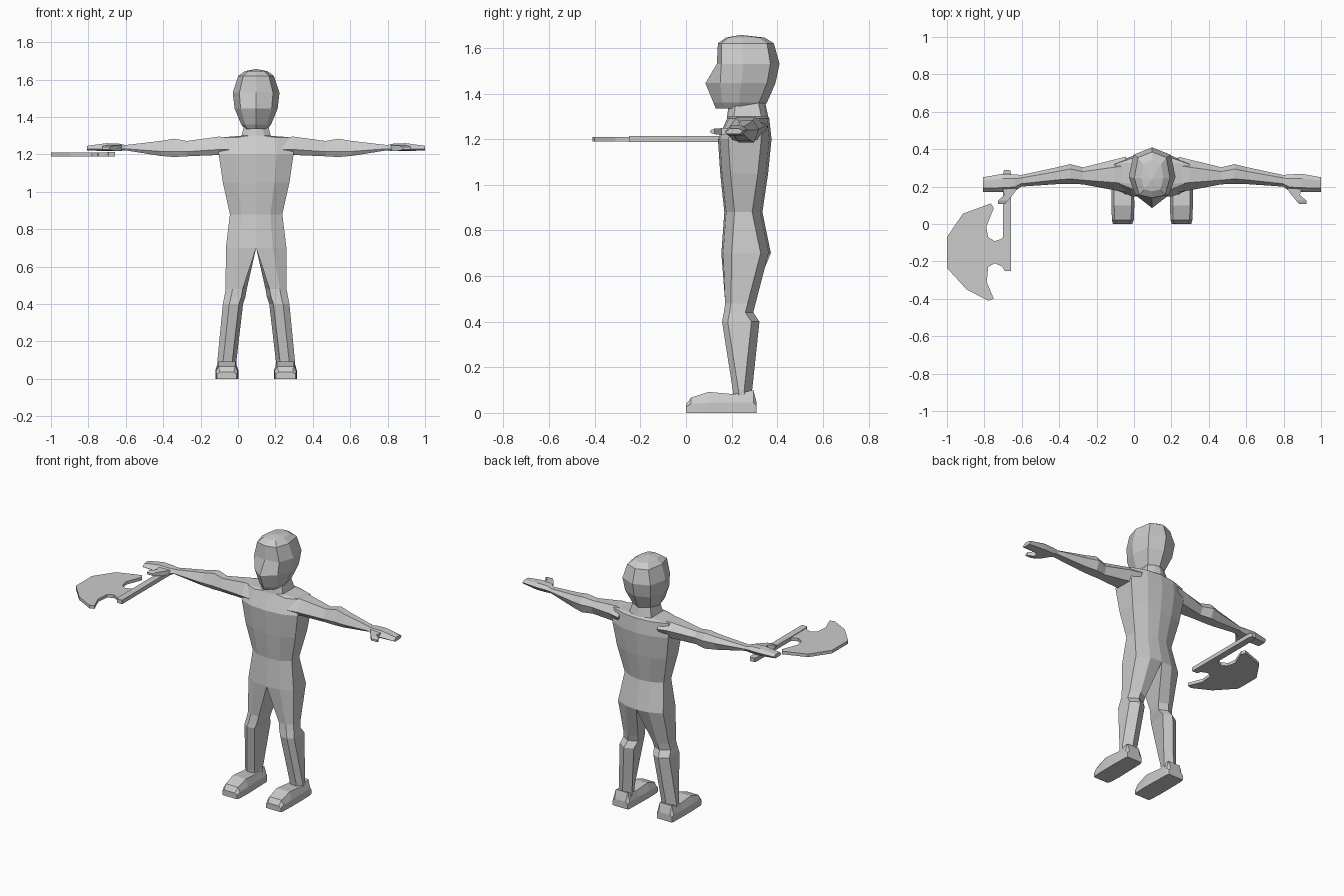
import bpy, bmesh
from mathutils import Vector

if "Cube" in bpy.data.objects:
    bpy.data.objects.remove(bpy.data.objects["Cube"])

CX = 0.097  # centre line of the figure

grey = bpy.data.materials.new("plain grey")
grey.diffuse_color = (0.6, 0.6, 0.6, 1)
grey.use_nodes = True
grey.node_tree.nodes["Principled BSDF"].inputs["Base Color"].default_value = grey.diffuse_color


def finish(name, bm, mirror=False):
    """Mirror across the centre line if wanted, weld, and make the object."""
    if mirror:
        dup = bmesh.ops.duplicate(bm, geom=bm.verts[:] + bm.edges[:] + bm.faces[:])["geom"]
        for v in dup:
            if isinstance(v, bmesh.types.BMVert):
                v.co.x = -v.co.x
        bmesh.ops.reverse_faces(bm, faces=[f for f in dup if isinstance(f, bmesh.types.BMFace)])
        bmesh.ops.remove_doubles(bm, verts=bm.verts[:], dist=0.0005)
    bmesh.ops.recalc_face_normals(bm, faces=bm.faces[:])
    me = bpy.data.meshes.new(name)
    bm.to_mesh(me)
    bm.free()
    me.materials.append(grey)
    ob = bpy.data.objects.new(name, me)
    if mirror:
        ob.location.x = CX
    bpy.context.collection.objects.link(ob)
    return ob


def bridge(bm, a, b, closed):
    n = len(a)
    for i in range(n if closed else n - 1):
        j = (i + 1) % n
        bm.faces.new((a[i], a[j], b[j], b[i]))


def add_rings(bm, rings, closed, start=None):
    prev = start
    for ring in rings:
        cur = [bm.verts.new(p) for p in ring]
        if prev:
            bridge(bm, prev, cur, closed)
        prev = cur
    return prev


def tube(name, rings):
    """Closed loft with both ends capped, mirrored."""
    bm = bmesh.new()
    last = add_rings(bm, rings, True)
    bm.verts.ensure_lookup_table()
    bm.faces.new(bm.verts[:len(rings[0])])
    bm.faces.new(last)
    return finish(name, bm, True)


def plate(name, outline, z0, z1):
    """Flat shape with straight sides."""
    bm = bmesh.new()
    face = bm.faces.new([bm.verts.new((x, y, z0)) for x, y in outline])
    ext = bmesh.ops.extrude_face_region(bm, geom=[face])["geom"]
    for v in ext:
        if isinstance(v, bmesh.types.BMVert):
            v.co.z = z1
    return finish(name, bm)


# Torso, neck and legs as one skin
def torso_ring(z, w, yf, yb, c=0.045):
    return [(0, yf, z), (0.55 * w, yf + 0.008, z), (w, yf + c, z),
            (w, yb - c, z), (0.5 * w, yb - 0.01, z), (0, yb, z)]


def leg_ring(z, ui, uo, yf, yb):
    m = (ui + uo) / 2
    return [(ui + 0.022, yf + 0.005, z), (m + 0.02, yf, z), (uo, yf + 0.025, z),
            (uo, yb - 0.035, z), (m, yb, z), (ui, yb - 0.025, z)]


torso = [(1.37, 0.06, 0.19, 0.345, 0.03), (1.30, 0.078, 0.18, 0.36, 0.03),
         (1.29, 0.20, 0.18, 0.365), (1.20, 0.20, 0.14, 0.375),
         (1.05, 0.178, 0.15, 0.36), (0.88, 0.14, 0.168, 0.335), (0.70, 0.162, 0.155, 0.372)]
legs = [(0.48, 0.05, 0.163, 0.172, 0.305), (0.44, 0.057, 0.17, 0.166, 0.295),
        (0.40, 0.07, 0.178, 0.158, 0.322), (0.10, 0.105, 0.207, 0.205, 0.29),
        (0.05, 0.105, 0.207, 0.21, 0.295)]
bm = bmesh.new()
hip = add_rings(bm, [torso_ring(*t) for t in torso], False)
add_rings(bm, [leg_ring(*l) for l in legs], True, hip)
finish("body", bm, True)


# Feet, lofted from toe to heel: y, inner, outer, side height, top height
def foot_ring(y, a, b, zm, zt):
    return [(a, y, 0), (b, y, 0), (b, y, zm), (b - 0.015, y, zt), (a + 0.015, y, zt), (a, y, zm)]


tube("feet", [foot_ring(*f) for f in [
    (0.0, 0.105, 0.21, 0.025, 0.036), (0.022, 0.098, 0.215, 0.04, 0.067),
    (0.10, 0.095, 0.218, 0.045, 0.092), (0.21, 0.098, 0.218, 0.045, 0.082),
    (0.295, 0.10, 0.216, 0.045, 0.10), (0.31, 0.105, 0.212, 0.03, 0.045)]])


# Arms and hands, lofted outwards: u, front, back, bottom, top
def arm_ring(u, y0, y1, zb, zt):
    d, h = y1 - y0, zt - zb
    return [(u, y0, zb + 0.3 * h), (u, y0 + 0.25 * d, zt), (u, y1 - 0.25 * d, zt),
            (u, y1, zb + 0.6 * h), (u, y1 - 0.2 * d, zb), (u, y0 + 0.15 * d, zb)]


tube("arms", [arm_ring(*a) for a in [
    (0.14, 0.17, 0.36, 1.20, 1.292), (0.20, 0.18, 0.345, 1.197, 1.295),
    (0.37, 0.212, 0.303, 1.19, 1.272), (0.44, 0.215, 0.32, 1.186, 1.284),
    (0.51, 0.213, 0.303, 1.192, 1.272), (0.70, 0.20, 0.262, 1.222, 1.25),
    (0.735, 0.175, 0.265, 1.217, 1.258), (0.80, 0.17, 0.268, 1.217, 1.26),
    (0.903, 0.172, 0.25, 1.222, 1.246)]])


# Thumbs, lofted forwards
def thumb_ring(y, a, b, z0, z1):
    return [(a, y, z0), (b, y, z0), (b, y, z1), (a, y, z1)]


tube("thumbs", [thumb_ring(*t) for t in [
    (0.19, 0.72, 0.80, 1.22, 1.25), (0.155, 0.745, 0.79, 1.218, 1.248),
    (0.125, 0.77, 0.825, 1.222, 1.246), (0.108, 0.785, 0.825, 1.227, 1.24)]])


# Head: z, width, front centre, front side, back side, back centre
def head_ring(z, w, yf, ys, yq, yb):
    return [(0, yf, z), (0.72 * w, ys, z), (w, ys + 0.45 * (yq - ys), z),
            (0.8 * w, yq, z), (0, yb, z)]


bm = bmesh.new()
rings = [head_ring(*h) for h in [
    (1.335, 0.06, 0.13, 0.175, 0.30, 0.33), (1.36, 0.08, 0.12, 0.16, 0.32, 0.355),
    (1.445, 0.115, 0.085, 0.15, 0.355, 0.392), (1.53, 0.125, 0.135, 0.155, 0.37, 0.41),
    (1.62, 0.095, 0.14, 0.155, 0.355, 0.385), (1.645, 0.06, 0.175, 0.185, 0.32, 0.345)]]
top = add_rings(bm, rings, False)
crown = bm.verts.new((0, 0.24, 1.657))
chin = bm.verts.new((0, 0.24, 1.34))
bm.verts.ensure_lookup_table()
base = bm.verts[:5]
for i in range(4):
    bm.faces.new((top[i], top[i + 1], crown))
    bm.faces.new((base[i + 1], base[i], chin))
finish("head", bm, True)

# Axe held flat in one hand
plate("axe_handle", [(-0.70, -0.235), (-0.692, -0.25), (-0.657, -0.25), (-0.657, 0.27),
                     (-0.663, 0.29), (-0.695, 0.29), (-0.70, 0.27)], 1.188, 1.214)
plate("axe_blade", [(-1.0, -0.07), (-0.915, 0.055), (-0.765, 0.11), (-0.75, 0.085),
                    (-0.79, -0.015), (-0.78, -0.07), (-0.745, -0.092), (-0.71, -0.08),
                    (-0.69, -0.06), (-0.69, -0.245), (-0.71, -0.225), (-0.745, -0.21),
                    (-0.78, -0.23), (-0.787, -0.31), (-0.75, -0.40), (-0.78, -0.41),
                    (-0.895, -0.35), (-1.0, -0.235)], 1.19, 1.21)
